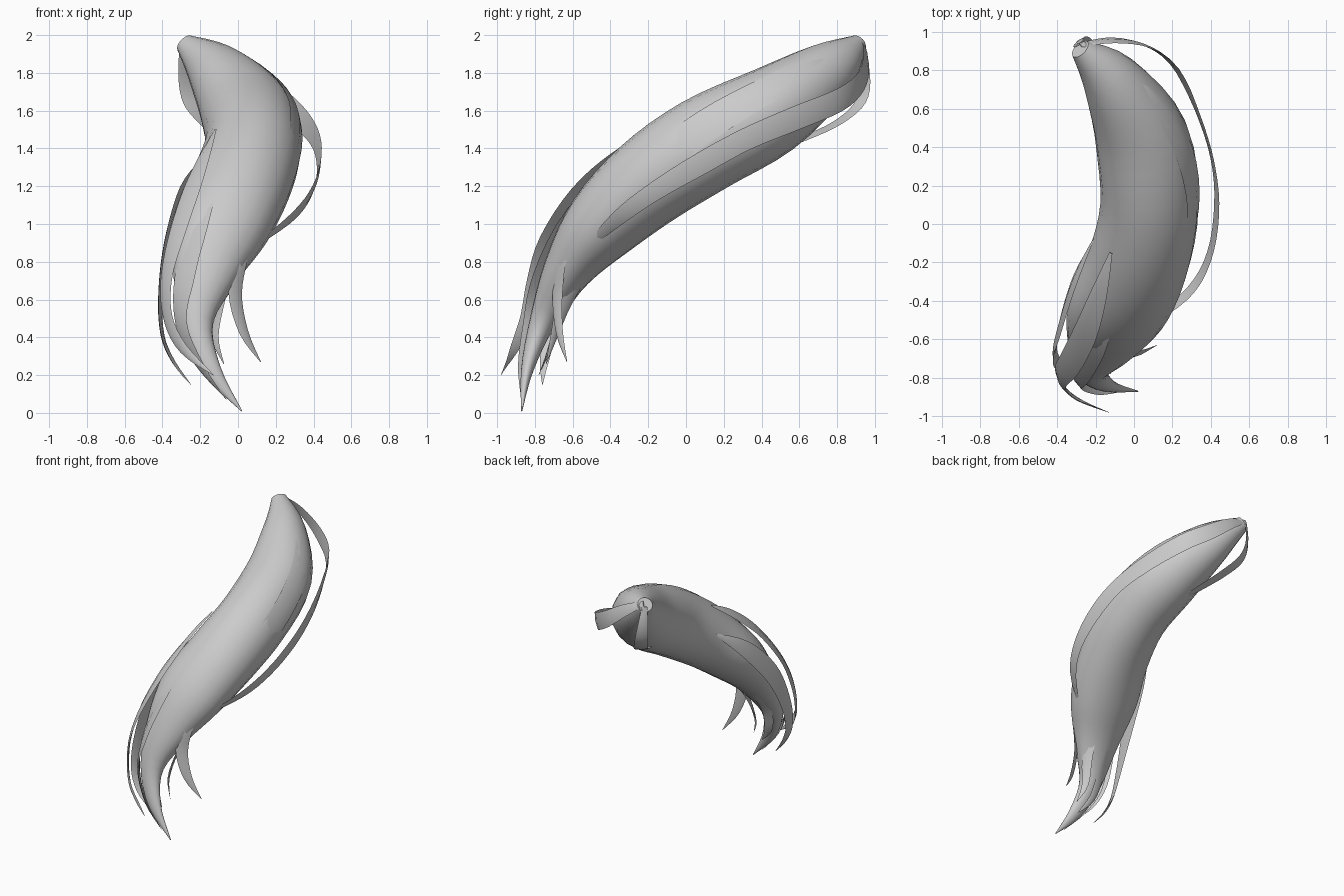
import bpy, bmesh, math
from mathutils import Vector


def spline(keys, n):
    """Catmull-Rom sampling of equal-length tuples."""
    out = []
    for i in range(len(keys) - 1):
        p = [keys[max(0, min(len(keys) - 1, i + k))] for k in (-1, 0, 1, 2)]
        for s in range(n):
            t = s / n
            out.append([0.5 * (2 * b + (c - a) * t + (2 * a - 5 * b + 4 * c - d) * t * t
                               + (3 * b - a - 3 * c + d) * t ** 3) for a, b, c, d in zip(*p)])
    out.append(list(keys[-1]))
    return out


def tangents(pts):
    return [(pts[min(i + 1, len(pts) - 1)] - pts[max(i - 1, 0)]).normalized() for i in range(len(pts))]


def loft(name, rings, angle):
    bm = bmesh.new()
    vr = [[bm.verts.new(p) for p in r] for r in rings]
    n = len(rings[0])
    for a, b in zip(vr, vr[1:]):
        for j in range(n):
            k = (j + 1) % n
            bm.faces.new((a[j], a[k], b[k], b[j]))
    bm.faces.new(vr[0][::-1])
    bm.faces.new(vr[-1])
    bmesh.ops.recalc_face_normals(bm, faces=bm.faces)
    me = bpy.data.meshes.new(name)
    bm.to_mesh(me)
    bm.free()
    ob = bpy.data.objects.new(name, me)
    bpy.context.collection.objects.link(ob)
    bpy.ops.object.select_all(action='DESELECT')
    ob.select_set(True)
    bpy.context.view_layer.objects.active = ob
    bpy.ops.object.shade_smooth_by_angle(angle=math.radians(angle))
    return ob


# Main bundle: x, y, z, half width, half thickness
body_keys = [(-0.28, 0.91, 1.955, 0.055, 0.05),
             (-0.12, 0.75, 1.81, 0.155, 0.16),
             (0.04, 0.45, 1.60, 0.245, 0.235),
             (0.08, 0.10, 1.42, 0.255, 0.255),
             (0.02, -0.20, 1.22, 0.265, 0.24),
             (-0.09, -0.45, 0.99, 0.26, 0.20),
             (-0.17, -0.63, 0.75, 0.18, 0.13),
             (-0.22, -0.76, 0.48, 0.09, 0.07),
             (-0.14, -0.84, 0.23, 0.05, 0.033),
             (0.02, -0.87, 0.01, 0.003, 0.003)]
body = spline(body_keys, 4)
centre = [Vector(b[:3]) for b in body]
rings = []
for b, c, t in zip(body, centre, tangents(centre)):
    side = (Vector((1, 0, 0)) - t * t.x).normalized()
    up = side.cross(t)
    rings.append([c + side * b[3] * math.cos(a) + up * b[4] * math.sin(a)
                  for a in (2 * math.pi * j / 20 for j in range(20))])
loft("main_bundle", rings, 50)

core = [Vector(p[:3]) for p in spline(body_keys, 12)]


# Flat lock: keys are x, y, z, half width; faces away from the bundle unless told otherwise
def lock(name, keys, bulge=0.012, facing=None):
    s = spline(keys, 4)
    pts = [Vector(k[:3]) for k in s]
    rings = []
    for k, p, t in zip(s, pts, tangents(pts)):
        q = min(core, key=lambda c: (c - p).length)
        n = Vector(facing) if facing else p - q
        n = (n - t * n.dot(t)).normalized()
        w = t.cross(n) * max(k[3], 0.002)
        h = n * min(bulge, max(k[3], 0.002) * 0.4)
        rings.append([p - w, p + h, p + w, p - h * 0.3])
    loft(name, rings, 50)


# Loose strand bowing out on the right side
lock("loose_strand", [(-0.28, 0.93, 1.97, 0.02), (-0.12, 0.955, 1.88, 0.045),
                      (0.05, 0.93, 1.76, 0.06), (0.21, 0.82, 1.66, 0.065), (0.33, 0.58, 1.56, 0.065),
                      (0.41, 0.32, 1.45, 0.06), (0.43, 0.08, 1.32, 0.06),
                      (0.39, -0.17, 1.17, 0.05), (0.28, -0.36, 1.03, 0.04),
                      (0.04, -0.55, 0.85, 0.01)], 0.008)

# Short strand hanging under the root
lock("root_strand", [(-0.29, 0.93, 1.95, 0.02), (-0.285, 0.95, 1.78, 0.04), (-0.25, 0.92, 1.64, 0.05),
                     (-0.17, 0.80, 1.535, 0.05), (-0.08, 0.62, 1.45, 0.04), (0.02, 0.40, 1.36, 0.01)], 0.008)

# Locks leaving the bundle near the tail
lock("upper_lock", [(-0.12, -0.15, 1.50, 0.01), (-0.18, -0.36, 1.36, 0.05), (-0.25, -0.56, 1.17, 0.07),
                    (-0.33, -0.72, 0.92, 0.07), (-0.38, -0.79, 0.70, 0.06),
                    (-0.37, -0.84, 0.50, 0.045), (-0.29, -0.91, 0.34, 0.03), (-0.13, -0.98, 0.20, 0.002)])
lock("left_lock", [(-0.21, -0.08, 1.32, 0.01), (-0.31, -0.3, 1.15, 0.06), (-0.38, -0.52, 0.90, 0.07),
                   (-0.41, -0.65, 0.64, 0.05), (-0.40, -0.72, 0.42, 0.035),
                   (-0.34, -0.75, 0.27, 0.025), (-0.25, -0.76, 0.15, 0.002)])
lock("right_lock", [(0.11, -0.22, 1.46, 0.01), (0.09, -0.48, 1.18, 0.055), (0.02, -0.645, 0.88, 0.055),
                    (-0.015, -0.68, 0.64, 0.045), (0.03, -0.67, 0.43, 0.03),
                    (0.12, -0.63, 0.27, 0.002)], facing=(0.6, -0.8, 0.1))
lock("inner_lock", [(-0.04, -0.50, 0.80, 0.03), (-0.09, -0.64, 0.58, 0.04),
                    (-0.12, -0.70, 0.40, 0.025), (-0.075, -0.74, 0.26, 0.002)])
lock("front_lock", [(-0.08, -0.26, 1.42, 0.01), (-0.20, -0.58, 1.07, 0.08), (-0.28, -0.75, 0.73, 0.08),
                    (-0.30, -0.81, 0.47, 0.06), (-0.20, -0.86, 0.25, 0.035), (-0.06, -0.87, 0.07, 0.002)])
lock("under_lock", [(-0.22, -0.50, 0.75, 0.04), (-0.24, -0.66, 0.52, 0.04),
                    (-0.21, -0.73, 0.33, 0.03), (-0.12, -0.78, 0.20, 0.002)])

# Broad overlapping lock on the bundle surface
lock("right_side_lock", [(-0.20, 0.87, 1.94, 0.02), (0.06, 0.70, 1.85, 0.06), (0.24, 0.43, 1.71, 0.08),
                         (0.31, 0.12, 1.53, 0.09), (0.265, -0.20, 1.29, 0.09),
                         (0.15, -0.46, 1.03, 0.07), (0.02, -0.60, 0.80, 0.01)], 0.02)
